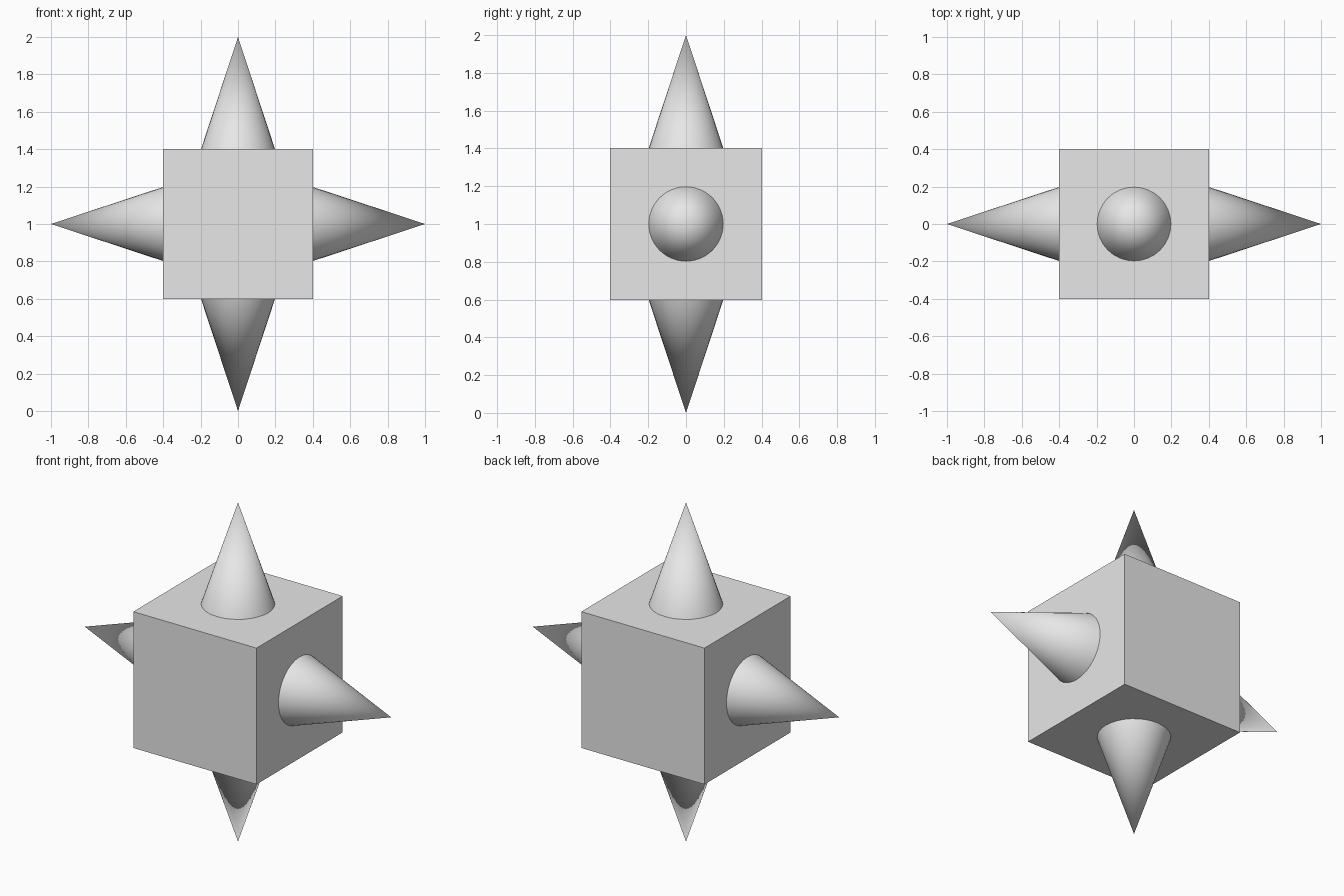
import bpy
from math import radians
from mathutils import Vector

if "Cube" in bpy.data.objects:
    bpy.data.objects.remove(bpy.data.objects["Cube"], do_unlink=True)

CENTRE = Vector((0, 0, 1))
HALF = 0.402      # half the width of the body
SINK = 0.02       # depth of each spike base inside the body
SLOPE = 0.33      # spike radius per unit of length

grey = bpy.data.materials.new("light_grey")
grey.use_nodes = True
colour = (0.8, 0.8, 0.8, 1)
grey.diffuse_color = colour
grey.node_tree.nodes["Principled BSDF"].inputs["Base Color"].default_value = colour


def finish(name):
    obj = bpy.context.object
    obj.name = obj.data.name = name
    obj.data.materials.append(grey)
    return obj


def add_spike(name, direction):
    """Cone pointing outwards from one face, with its tip one unit from the centre."""
    direction = Vector(direction)
    base = HALF - SINK
    length = 1 - base
    bpy.ops.mesh.primitive_cone_add(
        vertices=32, radius1=SLOPE * length, radius2=0, depth=length,
        location=CENTRE + direction * (base + length / 2),
        rotation=direction.to_track_quat('Z', 'Y').to_euler())
    finish(name)
    bpy.ops.object.shade_smooth_by_angle(angle=radians(40))


# Body
bpy.ops.mesh.primitive_cube_add(size=2 * HALF, location=CENTRE)
finish("body")

# Spikes on the top, bottom and two sides
add_spike("top_spike", (0, 0, 1))
add_spike("bottom_spike", (0, 0, -1))
add_spike("left_spike", (1, 0, 0))
add_spike("right_spike", (-1, 0, 0))
